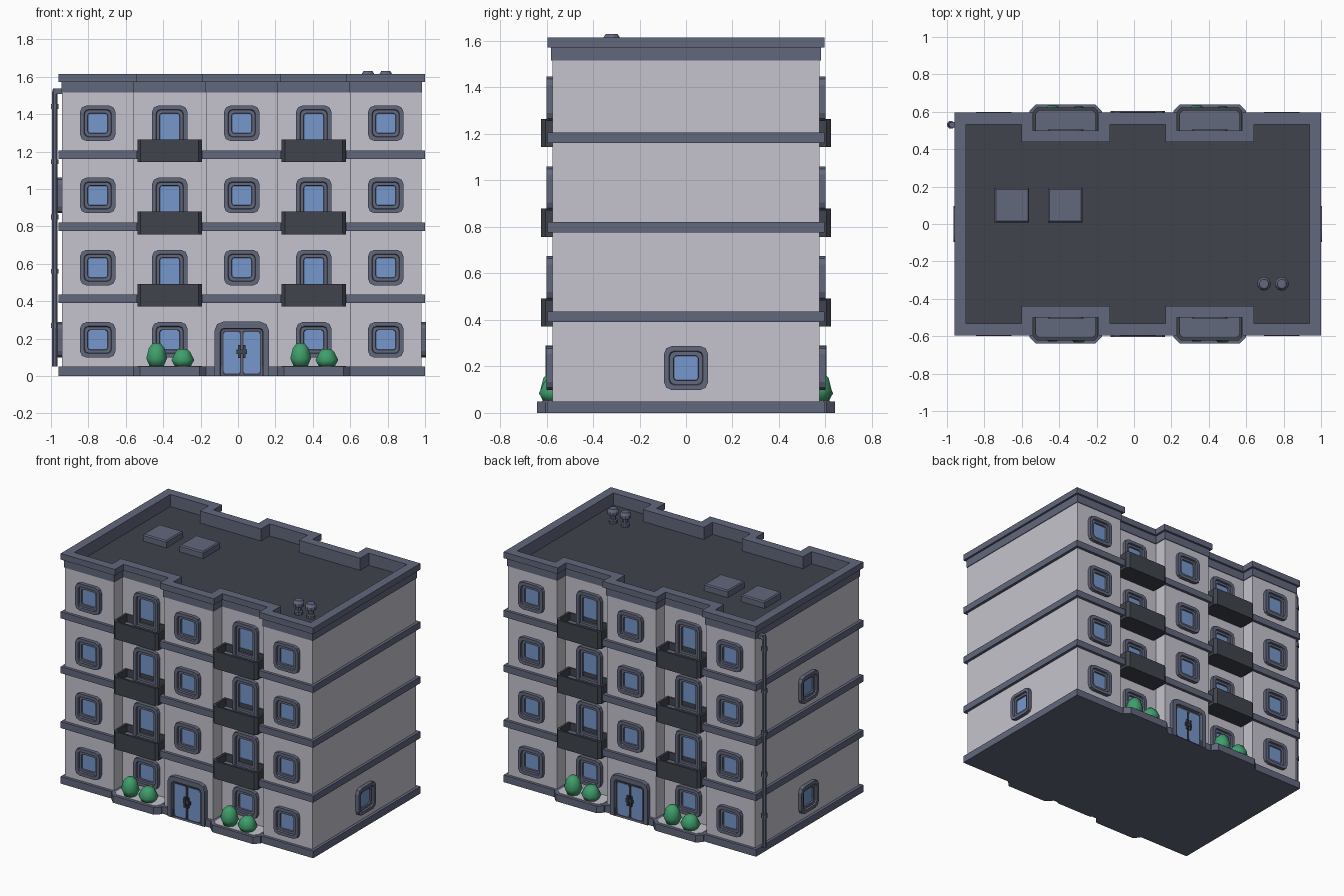
import bpy, bmesh, math
from mathutils import Matrix, Vector

if "Cube" in bpy.data.objects:
    bpy.data.objects.remove(bpy.data.objects["Cube"])

CX = 0.02  # building centre line


def mat(name, col):
    m = bpy.data.materials.new(name)
    m.diffuse_color = (*col, 1)
    m.use_nodes = True
    m.node_tree.nodes["Principled BSDF"].inputs["Base Color"].default_value = m.diffuse_color
    return m


WALL = mat("pale wall", (0.56, 0.55, 0.61))
TRIM = mat("slate trim", (0.122, 0.138, 0.205))
DARK = mat("dark grey", (0.05, 0.057, 0.071))
GLASS = mat("blue glass", (0.18, 0.31, 0.60))
GREEN = mat("bush green", (0.05, 0.34, 0.15))


def loft(name, loops, mats, rot=0, smooth=False, hollow=False):
    """Skin a list of equal-length 3D loops; last cap gets the last material."""
    bm = bmesh.new()
    R = Matrix.Translation((CX, 0, 0)) @ Matrix.Rotation(rot, 4, 'Z')
    rows = [[bm.verts.new(R @ Vector(p)) for p in lp] for lp in loops]
    pairs = list(zip(rows, rows[1:]))
    if hollow:
        pairs.append((rows[-1], rows[0]))
    n = len(rows[0])
    for a, b in pairs:
        for i in range(n):
            j = (i + 1) % n
            bm.faces.new((a[i], a[j], b[j], b[i]))
    if not hollow:
        bm.faces.new(rows[0][::-1])
        bm.faces.new(rows[-1]).material_index = len(mats) - 1
    bmesh.ops.recalc_face_normals(bm, faces=bm.faces)
    me = bpy.data.meshes.new(name)
    bm.to_mesh(me)
    bm.free()
    for m in mats:
        me.materials.append(m)
    for p in me.polygons:
        p.use_smooth = smooth
    ob = bpy.data.objects.new(name, me)
    bpy.context.collection.objects.link(ob)
    return ob


def at(poly, z):
    return [(x, y, z) for x, y in poly]


def prism(name, poly, z0, z1, m, rot=0):
    return loft(name, [at(poly, z0), at(poly, z1)], [m], rot)


def box(name, x0, x1, y0, y1, z0, z1, m, rot=0):
    return prism(name, [(x0, y0), (x1, y0), (x1, y1), (x0, y1)], z0, z1, m, rot)


def footprint(o, door=False):
    """Building outline with balcony recesses, grown outward by o."""
    X, Y, V = 0.96 + o, 0.575 + o, 0.48 + o
    a, b = 0.58 - o, 0.19 + o
    half = [(-X, -Y), (-a, -Y), (-a, -V), (-b, -V), (-b, -Y)]
    if door:
        half += [(-0.11, -Y), (-0.11, -0.57), (0.11, -0.57), (0.11, -Y)]
    half += [(b, -Y), (b, -V), (a, -V), (a, -Y), (X, -Y)]
    return half + [(-x, -y) for x, y in half]


def rrect(cx, cz, hw, hh, r, y, flat_bottom=False):
    """Upright rectangle with softened corners at depth y."""
    pts = []
    for k, (sx, sz) in enumerate([(1, 1), (-1, 1), (-1, -1), (1, -1)]):
        rr = 0.001 if flat_bottom and sz < 0 else r
        for s in range(3):
            t = math.radians(90 * k + 45 * s)
            pts.append((cx + sx * (hw - rr) + rr * math.cos(t), y,
                        cz + sz * (hh - rr) + rr * math.sin(t)))
    return pts


def window(name, x, z0, z1, wall, rot, hw=0.095, flat=False):
    c, h = (z0 + z1) / 2, (z1 - z0) / 2
    steps = [(0, .035, -.005), (0, .035, .025), (.022, .022, .025), (.025, .02, .013),
             (.041, .014, .013), (.043, .012, .003)]
    loops = [rrect(x, c, hw - i, h - i, r, -wall - d, flat) for i, r, d in steps]
    return loft(name, loops, [TRIM, GLASS], rot)


def lathe(name, x, y, prof, m, n=8, smooth=False):
    loops = [[(x - CX + r * math.cos(2 * math.pi * (i + .5) / n),
               y + r * math.sin(2 * math.pi * (i + .5) / n), z) for i in range(n)]
             for r, z in prof]
    return loft(name, loops, [m], 0, smooth)


# walls, floor bands, parapet and roof
prism("walls", footprint(0), 0.01, 1.52, WALL)
prism("base_band", footprint(0.02, True), 0, 0.05, TRIM)
for i, z in enumerate((0.39, 0.775, 1.16)):
    prism(f"floor_band_{i}", footprint(0.02), z, z + 0.046, TRIM)
prism("roof_deck", footprint(-0.03), 1.5, 1.53, DARK)
o, m, n = footprint(0.02), footprint(0.005), footprint(-0.042)
loft("parapet", [at(n, 1.515), at(m, 1.515), at(m, 1.545), at(m, 1.572), at(o, 1.572),
                 at(o, 1.615), at(n, 1.615)], [TRIM], hollow=True)

# both long facades, the back being the front turned around
for side, rot in (("front", 0), ("back", math.pi)):
    for f in range(4):
        zc = 0.193 + 0.386 * f
        for x in (-0.77, 0, 0.77):
            if f or x:
                window(f"{side}_window", x, zc - .095, zc + .095, 0.575, rot)
        for x in (-0.385, 0.385):
            if f == 0:
                window(f"{side}_low_window", x, zc - .095, zc + .095, 0.48, rot)
                continue
            zb = zc - 0.208
            window(f"{side}_balcony_door", x, zb + .05, zc + .095, 0.48, rot, flat=True)

            def tub(w, yf, yb, c=0.018):
                return [(x - w, yb), (x - w, yf + c), (x - w + c, yf),
                        (x + w - c, yf), (x + w, yf + c), (x + w, yb)]
            a, b = tub(.173, -.623, -.47), tub(.158, -.608, -.485)
            loft(f"{side}_balcony", [at(a, zb), at(a, zb + .122), at(b, zb + .122),
                                     at(b, zb + .068)], [DARK, TRIM], rot)
    # planters and bushes
    for x in (-0.385, 0.385):
        def bed(w, yf, c):
            return [(x - w, -.47), (x - w, yf + c), (x - w + c, yf),
                    (x + w - c, yf), (x + w, yf + c), (x + w, -.47)]
        prism(f"{side}_planter", bed(.193, -.64, .035), 0, .05, TRIM, rot)
        prism(f"{side}_planter_bed", bed(.172, -.62, .028), .045, .053, WALL, rot)
        s = 1 if rot == 0 else -1
        lathe(f"{side}_tall_bush", CX + s * (x - .07), -s * .572,
              [(.04, .05), (.06, .095), (.045, .15), (.022, .175)], GREEN, 8, True)
        lathe(f"{side}_short_bush", CX + s * (x + .07), -s * .572,
              [(.045, .05), (.066, .085), (.042, .13), (.025, .145)], GREEN, 8, True)
    # entrance: surround, leaves, panes, handles
    arch = [(.145, .29, -.57, .045), (.145, .29, -.605, .045), (.115, .255, -.605, .02),
            (.112, .252, -.582, .02)]
    loft(f"{side}_entrance", [rrect(0, h / 2, w, h / 2, r, y, True) for w, h, y, r in arch],
         [TRIM], rot)
    for s in (-1, 1):
        loft(f"{side}_door_leaf", [rrect(s * .053, .124, .05, .118, .008, y)
                                   for y in (-.58, -.588)], [DARK], rot)
        loft(f"{side}_door_pane", [rrect(s * .053, .124, .044, .112, .014, y)
                                   for y in (-.58, -.591)], [GLASS], rot)
        box(f"{side}_door_handle", s * .013 - .006, s * .013 + .006, -.605, -.588,
            .095, .165, DARK, rot)
    box(f"{side}_door_lock", -.028, .028, -.6, -.588, .118, .142, DARK, rot)

# end-wall windows
window("right_window", 0, .098, .288, 0.96, math.pi / 2)
for z in (.193, .965):
    window("left_window", 0, z - .095, z + .095, 0.96, -math.pi / 2)

# roof hatches and vents
for x in (-0.653, -0.368):
    def sq(h):
        return [(x - CX - h, .1 - h), (x - CX + h, .1 - h),
                (x - CX + h, .1 + h), (x - CX - h, .1 + h)]
    loft("roof_hatch", [at(sq(.092), 1.52), at(sq(.092), 1.57), at(sq(.085), 1.578)], [TRIM])
for x in (0.695, 0.79):
    lathe("roof_vent", x, -0.32, [(.028, 1.52), (.028, 1.55), (.02, 1.555), (.02, 1.585),
                                  (.037, 1.59), (.037, 1.612), (.025, 1.63)], TRIM, 10)

# drainpipe with collars and top elbow
lathe("drainpipe", -0.979, 0.53, [(.016, .05), (.016, 1.52), (.01, 1.538)], TRIM)
box("drainpipe_elbow", -1.0, -0.95, .515, .545, 1.508, 1.538, TRIM)
for z in (.27, .56, .85, 1.145, 1.44):
    lathe("drainpipe_collar", -0.979, 0.53, [(.022, z - .013), (.022, z + .013)], TRIM)
